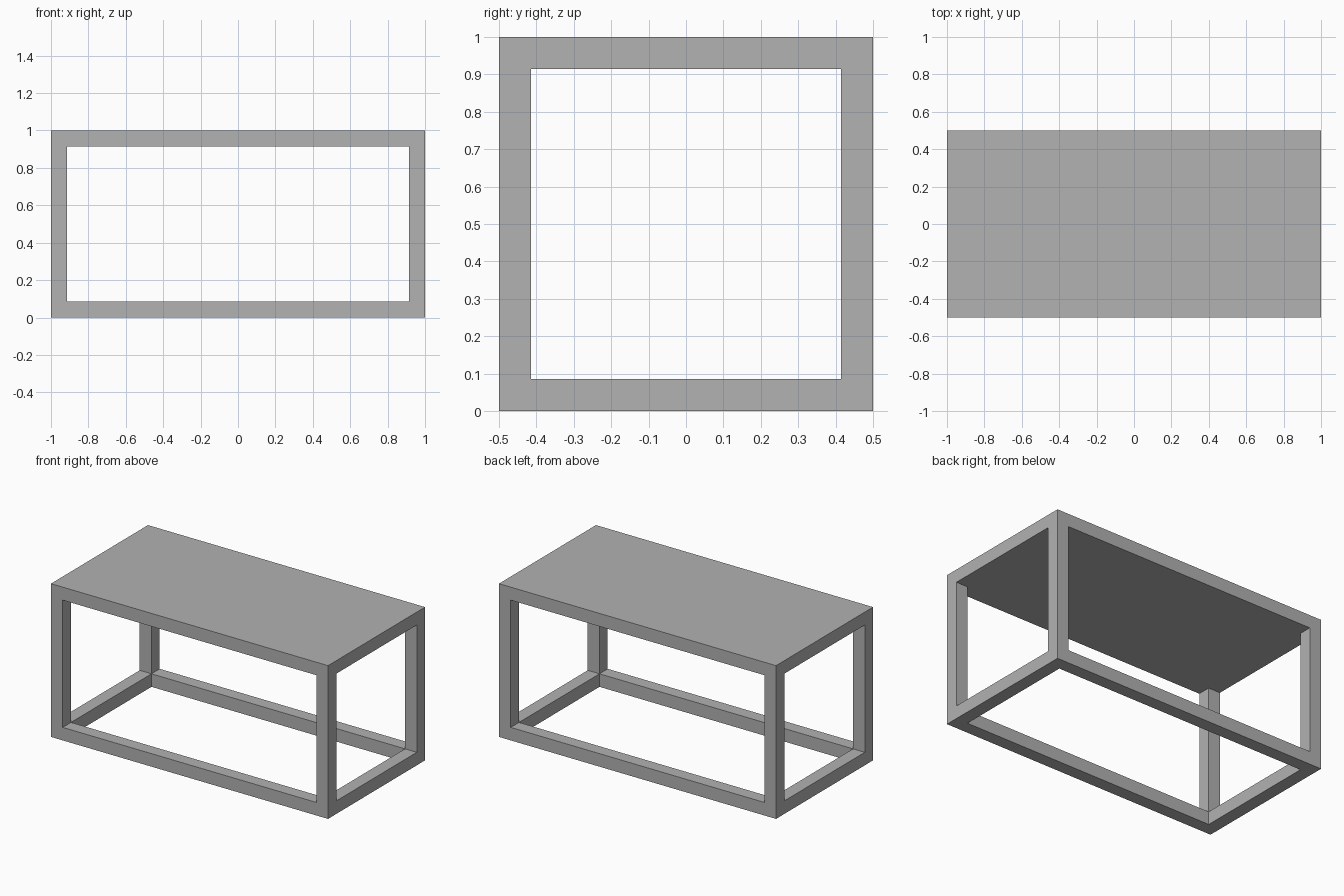
import bpy

cube = bpy.data.objects.get("Cube")
if cube:
    bpy.data.objects.remove(cube, do_unlink=True)

LENGTH, DEPTH, HEIGHT, BAR = 2.0, 1.0, 1.0, 0.085

grey = bpy.data.materials.new("plain_grey")
grey.use_nodes = True
colour = (0.445, 0.445, 0.445, 1)
grey.diffuse_color = colour
grey.node_tree.nodes["Principled BSDF"].inputs["Base Color"].default_value = colour


def box(name, size, centre):
    bpy.ops.mesh.primitive_cube_add(size=1, location=centre)
    obj = bpy.context.object
    obj.name = name
    obj.scale = size
    bpy.ops.object.transform_apply(location=False, rotation=False, scale=True)
    obj.data.materials.append(grey)
    return obj


# Solid table top
box("table_top", (LENGTH, DEPTH, BAR), (0, 0, HEIGHT - BAR / 2))

x = (LENGTH - BAR) / 2
y = (DEPTH - BAR) / 2

# Long floor rails, front and back
for side, sy in (("front", -1), ("back", 1)):
    box(f"{side}_floor_rail", (LENGTH, BAR, BAR), (0, sy * y, BAR / 2))

# Short floor rails and the legs at each end
for end, sx in (("left", 1), ("right", -1)):
    box(f"{end}_floor_rail", (BAR, DEPTH - 2 * BAR, BAR), (sx * x, 0, BAR / 2))
    for side, sy in (("front", -1), ("back", 1)):
        box(f"{side}_{end}_leg", (BAR, BAR, HEIGHT - 2 * BAR),
            (sx * x, sy * y, HEIGHT / 2))
